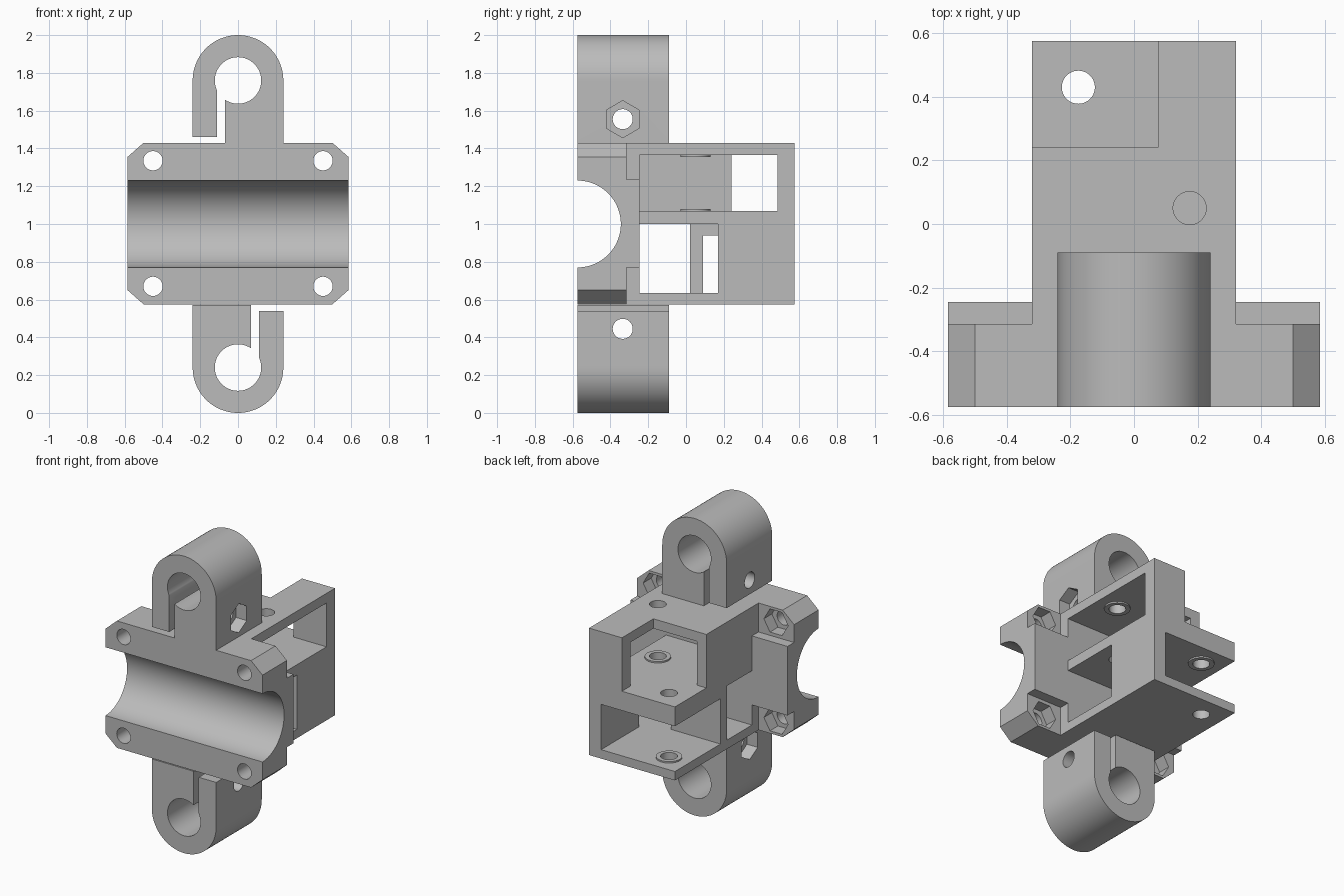
import bpy, bmesh, math
from mathutils import Vector, Matrix

cube = bpy.data.objects.get("Cube")
if cube:
    bpy.data.objects.remove(cube)

grey = bpy.data.materials.new("plain grey")
grey.use_nodes = True
COLOUR = (0.5, 0.5, 0.5, 1)
grey.diffuse_color = COLOUR
grey.node_tree.nodes["Principled BSDF"].inputs["Base Color"].default_value = COLOUR

# Axis order used to place a 2D profile: (u, v, extrusion)
PLACE = {
    "x": lambda u, v, d: (d, u, v),
    "y": lambda u, v, d: (u, d, v),
    "z": lambda u, v, d: (u, v, d),
}


def prism(name, points, axis, start, end):
    """Extrude a closed 2D profile along an axis."""
    bm = bmesh.new()
    face = bm.faces.new([bm.verts.new(PLACE[axis](u, v, start)) for u, v in points])
    move = Vector(PLACE[axis](0, 0, end - start))
    ext = bmesh.ops.extrude_face_region(bm, geom=[face], use_keep_orig=True)
    bmesh.ops.translate(bm, vec=move,
                        verts=[g for g in ext["geom"] if isinstance(g, bmesh.types.BMVert)])
    bmesh.ops.recalc_face_normals(bm, faces=bm.faces)
    mesh = bpy.data.meshes.new(name)
    bm.to_mesh(mesh)
    bm.free()
    mesh.materials.append(grey)
    obj = bpy.data.objects.new(name, mesh)
    bpy.context.collection.objects.link(obj)
    return obj


def box(name, x, y, z):
    return prism(name, [(x[0], y[0]), (x[1], y[0]), (x[1], y[1]), (x[0], y[1])], "z", *z)


def circle(u, v, r, n=48, turn=0.0):
    return [(u + r * math.cos(turn + math.tau * i / n),
             v + r * math.sin(turn + math.tau * i / n)) for i in range(n)]


def rod(u, v, r, axis, start, end, n=48, turn=0.0):
    return prism("cutter", circle(u, v, r, n, turn), axis, start, end)


def boolean(target, others, operation="DIFFERENCE"):
    """Apply each boolean in turn and remove the tool object."""
    for other in others:
        other.hide_render = True
        mod = target.modifiers.new("cut", "BOOLEAN")
        mod.object = other
        mod.operation = operation
        mod.solver = "EXACT"
        bpy.context.view_layer.objects.active = target
        bpy.ops.object.modifier_apply(modifier=mod.name)
        bpy.data.objects.remove(other)


def finish(obj):
    bpy.ops.object.select_all(action="DESELECT")
    obj.select_set(True)
    bpy.context.view_layer.objects.active = obj
    bpy.ops.object.shade_smooth_by_angle(angle=math.radians(30))


LOW, HIGH, FRONT = 0.575, 1.43, -0.575
HEX = math.pi / 6

# Clamp block: chamfered plate, thicker in the middle, with a half round groove
outline = [(0.5, HIGH), (0.585, 1.355), (0.585, 0.65), (0.5, LOW)]
outline += [(-x, z) for x, z in reversed(outline)]
clamp = prism("clamp_block", outline, "y", FRONT, -0.315)
boolean(clamp, [box("spine", (-0.585, 0.585), (-0.33, -0.245), (0.77, 1.235)),
                box("core", (-0.32, 0.32), (-0.33, -0.245), (LOW, HIGH))], "UNION")
boolean(clamp, [rod(FRONT, 1.0, 0.23, "x", -0.7, 0.7, 96)])
for x in (-0.45, 0.45):
    for z in (0.67, 1.335):
        # Bolt hole with a nut pocket at the rear
        boolean(clamp, [rod(x, z, 0.051, "y", -0.7, -0.2),
                        rod(x, z, 0.09, "y", -0.4, -0.2, 6)])
finish(clamp)

# Carriage box with an upper and a lower pocket
carriage = box("carriage_box", (-0.32, 0.32), (-0.245, 0.575), (LOW, HIGH))
boolean(carriage, [
    box("upper_pocket", (-0.25, 0.5), (-0.245, 0.485), (1.07, 1.365)),
    box("corner_notch", (-0.5, 0.075), (0.24, 0.7), (1.07, 1.6)),
    box("lower_pocket", (-0.5, 0.5), (-0.245, 0.02), (0.635, 1.0)),
    box("lower_side", (0.05, 0.5), (0.0, 0.17), (0.635, 1.0)),
    box("rear_pocket", (-0.5, 0.23), (0.09, 0.7), (0.635, 0.94)),
])
AXLES = [(0.175, 0.05), (-0.175, 0.43)]
boolean(carriage, [rod(*AXLES[0], 0.052, "z", 0.8, 1.6),
                   rod(*AXLES[1], 0.052, "z", 0.4, 1.2)])
finish(carriage)

# Raised washers around the axle holes
for (x, y), base, top in ((AXLES[0], 1.07, 1.08), (AXLES[0], 1.355, 1.365),
                          (AXLES[1], 0.635, 0.645), (AXLES[1], 0.93, 0.94)):
    washer = prism("axle_washer", circle(x, y, 0.08), "z", base, top)
    boolean(washer, [rod(x, y, 0.052, "z", 0.4, 1.6)])
    finish(washer)


# Rod clips: rounded hook with a slit, a pinch bolt hole and a nut pocket
def rod_clip(name):
    arch = [(0.24 * math.cos(math.pi * i / 48), 1.76 + 0.24 * math.sin(math.pi * i / 48))
            for i in range(49)]
    clip = prism(name, arch + [(-0.24, HIGH), (0.24, HIGH)], "y", FRONT, -0.09)
    boolean(clip, [
        rod(0, 1.76, 0.123, "y", -0.7, 0.1, 64),
        box("slit", (-0.11, -0.07), (-0.7, 0.1), (1.3, 1.72)),
        box("gap", (-0.4, -0.07), (-0.7, 0.1), (1.3, 1.46)),
        rod(-0.335, 1.555, 0.053, "x", -0.5, 0.5),
        rod(-0.335, 1.555, 0.098, "x", 0.16, 0.5, 6, HEX),
    ])
    return clip


finish(rod_clip("upper_clip"))
lower = rod_clip("lower_clip")
lower.data.transform(Matrix.Translation((0, 0, 2)) @ Matrix.Rotation(math.pi, 4, "Y"))
lower.data.update()
finish(lower)
